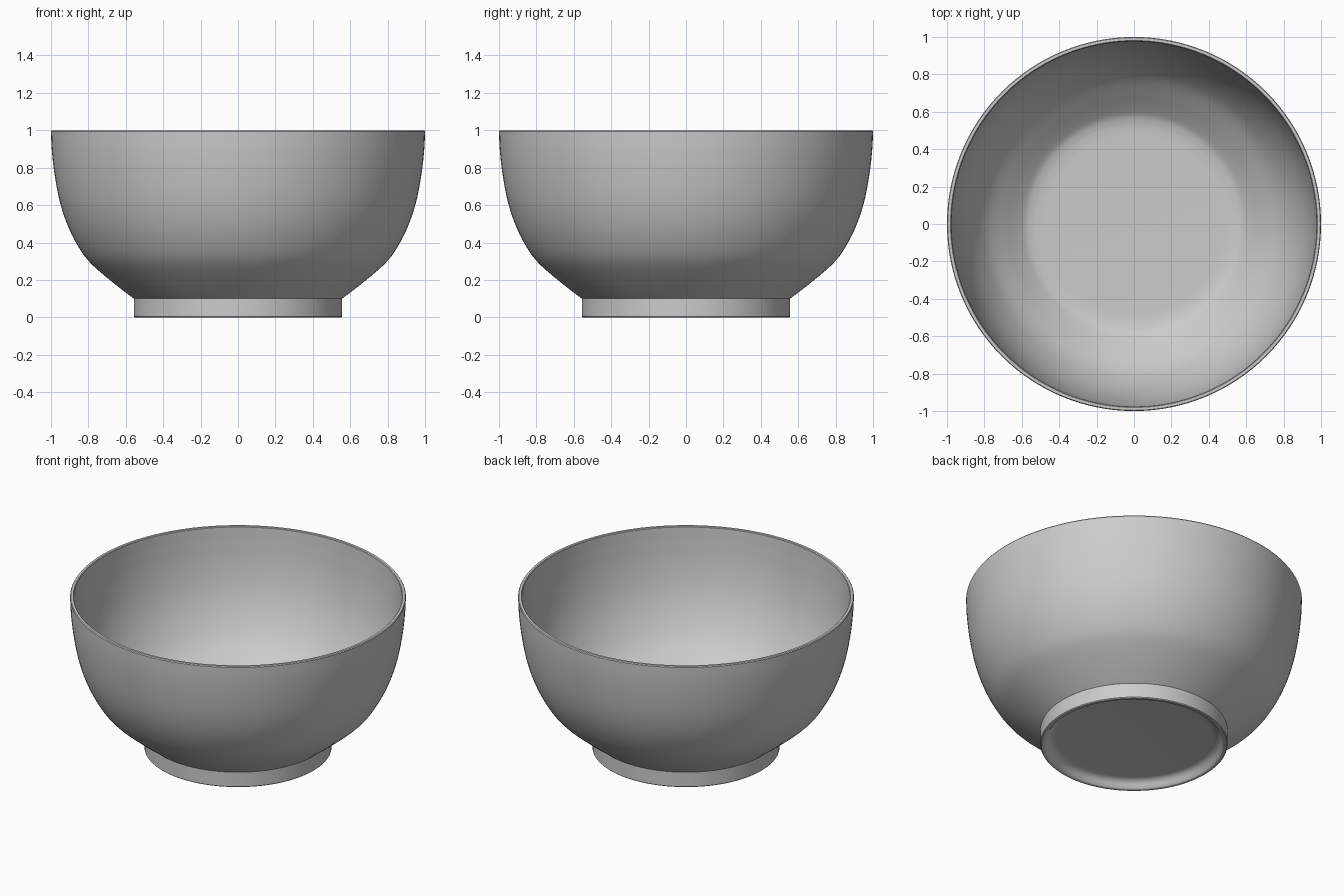
import bpy, bmesh, math
from mathutils import Vector

if "Cube" in bpy.data.objects:
    bpy.data.objects.remove(bpy.data.objects["Cube"])


def smooth(pts, n=4):
    """Catmull-Rom interpolation through 2D profile points."""
    p = [Vector(q) for q in pts]
    p = [2 * p[0] - p[1]] + p + [2 * p[-1] - p[-2]]
    out = []
    for i in range(1, len(p) - 2):
        a, b, c, d = p[i - 1:i + 3]
        for k in range(n):
            t = k / n
            out.append(0.5 * (2 * b + (c - a) * t + (2 * a - 5 * b + 4 * c - d) * t ** 2
                              + (3 * b - a - 3 * c + d) * t ** 3))
    return [tuple(v) for v in out] + [tuple(pts[-1])]


def lathe(name, profile, segments=128):
    """Revolve an (r, z) profile that starts and ends on the axis."""
    bm = bmesh.new()
    verts = [bm.verts.new((r, 0, z)) for r, z in profile]
    edges = [bm.edges.new(e) for e in zip(verts, verts[1:])]
    bmesh.ops.spin(bm, geom=verts + edges, cent=(0, 0, 0), axis=(0, 0, 1),
                   angle=math.tau, steps=segments, use_duplicate=False)
    bmesh.ops.remove_doubles(bm, verts=bm.verts, dist=1e-4)
    bmesh.ops.recalc_face_normals(bm, faces=bm.faces)
    me = bpy.data.meshes.new(name)
    bm.to_mesh(me)
    bm.free()
    ob = bpy.data.objects.new(name, me)
    bpy.context.collection.objects.link(ob)
    bpy.context.view_layer.objects.active = ob
    ob.select_set(True)
    bpy.ops.object.shade_smooth_by_angle(angle=math.radians(35))
    ob.select_set(False)
    return ob


# Underside recess and foot ring
recess = [(0, 0.05), (0.47, 0.05)]
recess += smooth([(0.49, 0.047), (0.51, 0.033), (0.523, 0.014), (0.533, 0.002)], 2)
foot = [(0.536, 0), (0.552, 0), (0.557, 0.005), (0.557, 0.1)]

# Outer wall, sweeping from the foot to a vertical rim
outer = smooth([(0.56, 0.102), (0.68, 0.195), (0.80, 0.302), (0.872, 0.41), (0.922, 0.52),
                (0.958, 0.64), (0.983, 0.78), (0.996, 0.90), (1.0, 0.994)])

# Thin rim with a tiny bevel
rim = [(0.996, 1.0), (0.981, 1.0), (0.977, 0.996)]

# Inner wall, running parallel down to the flat floor
inner = smooth([(0.976, 0.98), (0.971, 0.90), (0.959, 0.78), (0.934, 0.645), (0.899, 0.53),
                (0.85, 0.423), (0.782, 0.32), (0.68, 0.225), (0.615, 0.17), (0.575, 0.143),
                (0.53, 0.13)])
floor = [(0.48, 0.128), (0, 0.128)]

lathe("bowl", recess + foot + outer + rim + inner + floor)
